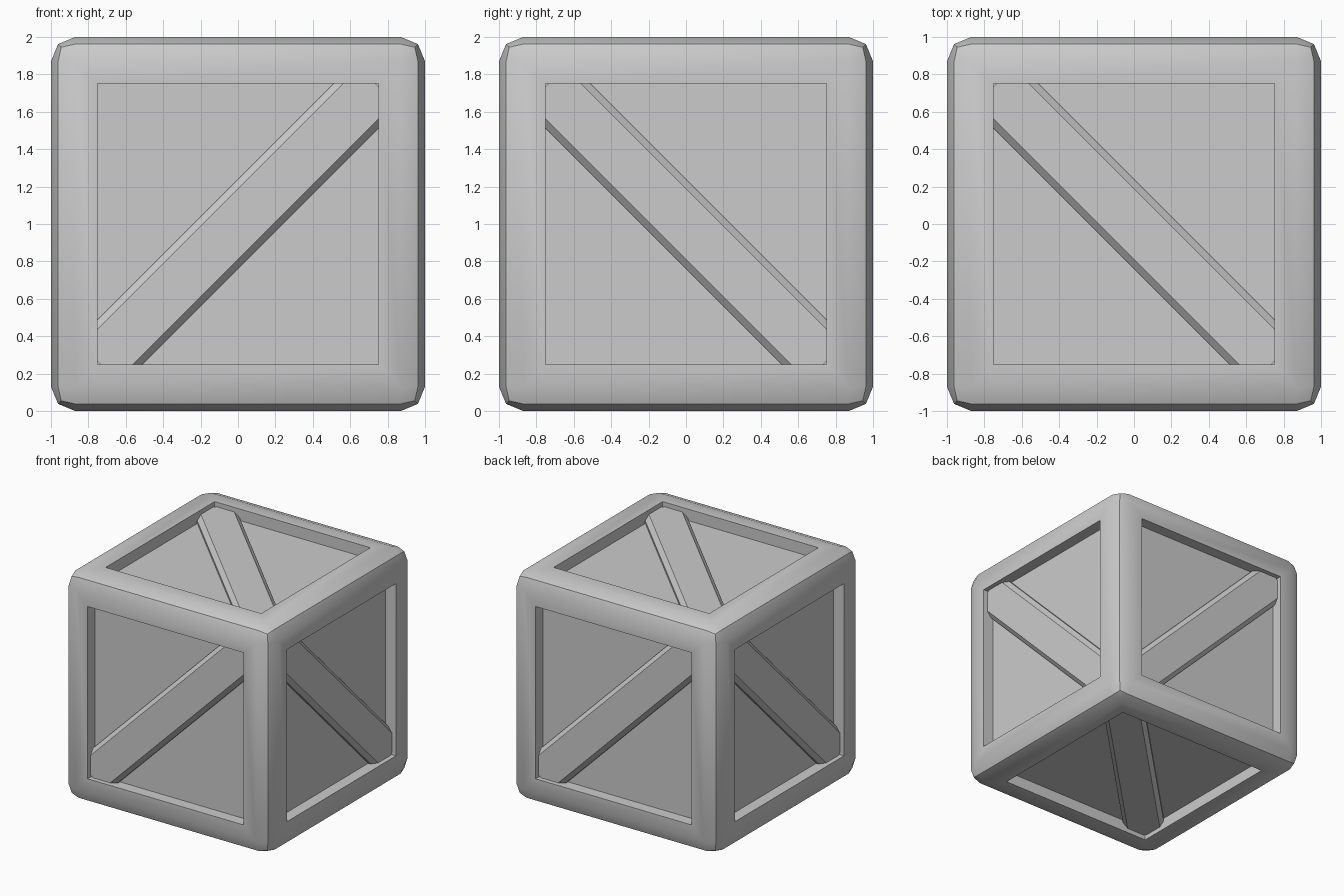
import bpy, bmesh
from math import pi
from mathutils import Matrix, Vector

if "Cube" in bpy.data.objects:
    bpy.data.objects.remove(bpy.data.objects["Cube"])

EDGE, OPENING, RECESS = 0.13, 0.703, 0.10   # rounded edge, opening half-width, panel depth
BAR_HALF, BAR_TOP, CHAMFER = 0.17, 0.96, 0.036


def make_object(name, bm):
    bmesh.ops.recalc_face_normals(bm, faces=bm.faces)
    mesh = bpy.data.meshes.new(name)
    bm.to_mesh(mesh)
    bm.free()
    obj = bpy.data.objects.new(name, mesh)
    obj.location.z = 1
    bpy.context.collection.objects.link(obj)
    return obj


# Crate frame: rounded cube with a sunken square panel on each side
bm = bmesh.new()
bmesh.ops.create_cube(bm, size=2)
bmesh.ops.bevel(bm, geom=bm.edges[:], offset=EDGE, segments=2, profile=0.5, affect='EDGES')
sides = [f for f in bm.faces if f.calc_area() > 1]
bmesh.ops.inset_individual(bm, faces=sides, thickness=1 - EDGE - OPENING)
for panel in bmesh.ops.extrude_discrete_faces(bm, faces=sides)["faces"]:
    bmesh.ops.translate(bm, verts=panel.verts, vec=-RECESS * panel.normal)
frame = make_object("crate_frame", bm)
bpy.context.view_layer.objects.active = frame
frame.select_set(True)
bpy.ops.object.shade_smooth_by_angle(angle=pi / 6)


# Diagonal brace: chamfered plank whose ends run into the frame
def brace(name, normal, along):
    n, a = Vector(normal), Vector(along).normalized()
    axes = Matrix((a, n.cross(a), n)).transposed().to_4x4()
    h, b = BAR_HALF, BAR_HALF - CHAMFER
    low, mid = 0.88, BAR_TOP - CHAMFER
    profile = [(-h, low), (h, low), (h, mid), (b, BAR_TOP), (-b, BAR_TOP), (-h, mid)]
    bm = bmesh.new()
    end = bm.faces.new([bm.verts.new((-1.05, y, z)) for y, z in profile])
    new = bmesh.ops.extrude_face_region(bm, geom=[end], use_keep_orig=True)["geom"]
    bmesh.ops.translate(bm, vec=(2.1, 0, 0),
                        verts=[v for v in new if isinstance(v, bmesh.types.BMVert)])
    bm.transform(axes)
    make_object(name, bm)


brace("front_brace", (0, -1, 0), (1, 0, 1))
brace("back_brace", (0, 1, 0), (-1, 0, 1))
brace("right_brace", (1, 0, 0), (0, -1, 1))
brace("left_brace", (-1, 0, 0), (0, 1, 1))
brace("top_brace", (0, 0, 1), (-1, 1, 0))
brace("bottom_brace", (0, 0, -1), (1, 1, 0))
